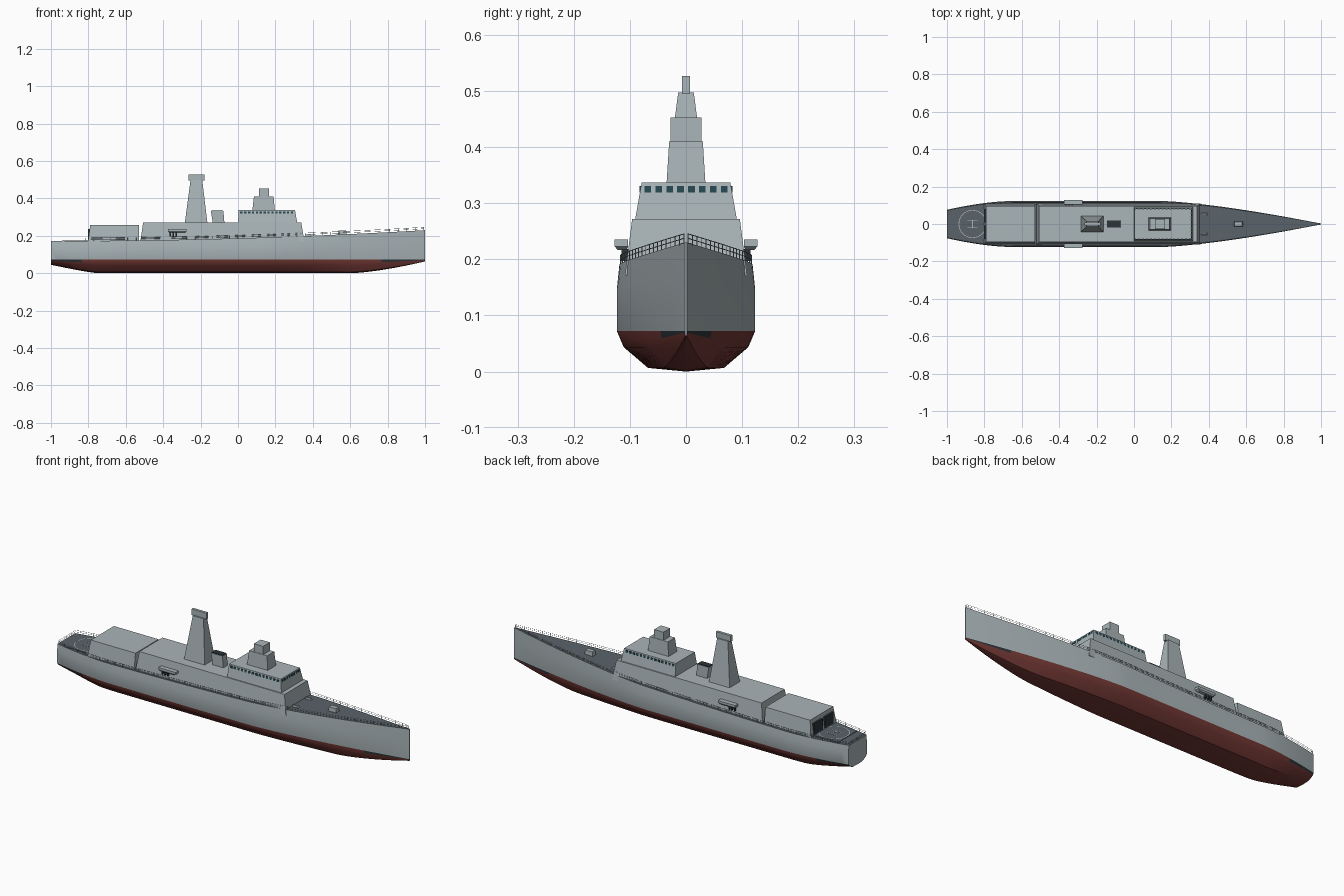
import bpy, bmesh, math

if "Cube" in bpy.data.objects:
    bpy.data.objects.remove(bpy.data.objects["Cube"])


def mat(name, r, g, b):
    m = bpy.data.materials.new(name)
    m.diffuse_color = (r, g, b, 1)
    m.use_nodes = True
    m.node_tree.nodes["Principled BSDF"].inputs["Base Color"].default_value = m.diffuse_color
    return m


GREY = mat("ship_grey", 0.40, 0.46, 0.48)
RED = mat("antifouling_red", 0.17, 0.04, 0.035)
DECK = mat("deck_grey", 0.10, 0.125, 0.145)
DARK = mat("dark", 0.025, 0.035, 0.04)
GLASS = mat("glass", 0.02, 0.07, 0.09)
LINE = mat("line_grey", 0.45, 0.48, 0.5)
WL = 0.072


# Hull shape as functions of station x
def half_beam(x):
    if x > 0.15:
        return 0.002 + 0.121 * (1 - ((x - 0.15) / 0.85) ** 1.4)
    if x < -0.65:
        return 0.123 - 0.047 * ((-0.65 - x) / 0.35) ** 1.7
    return 0.123


def keel(x):
    if x > 0.6:
        return 0.063 * ((x - 0.6) / 0.4) ** 1.5
    if x < -0.75:
        return 0.045 * ((-0.75 - x) / 0.25) ** 1.2
    return 0.0


def deck_z(x):
    return 0.172 + 0.058 * ((x + 1) / 2) ** 2.0


def deck_y(x):
    return half_beam(x) * 0.965


def add_mesh(name, bm, mats):
    bmesh.ops.recalc_face_normals(bm, faces=bm.faces)
    me = bpy.data.meshes.new(name)
    bm.to_mesh(me)
    bm.free()
    for m in mats:
        me.materials.append(m)
    ob = bpy.data.objects.new(name, me)
    bpy.context.collection.objects.link(ob)
    return ob


def frustums(name, parts, m):
    """Each part: (x0, x1, y0, y1, z) at the bottom and the top."""
    bm = bmesh.new()
    for lo, hi in parts:
        rings = []
        for x0, x1, y0, y1, z in (lo, hi):
            rings.append([bm.verts.new(p) for p in
                          ((x0, y0, z), (x1, y0, z), (x1, y1, z), (x0, y1, z))])
        a, b = rings
        bm.faces.new(a[::-1])
        bm.faces.new(b)
        for i in range(4):
            j = (i + 1) % 4
            bm.faces.new((a[i], a[j], b[j], b[i]))
    return add_mesh(name, bm, [m])


def box(x0, x1, y0, y1, z0, z1):
    return ((x0, x1, y0, y1, z0), (x0, x1, y0, y1, z1))


def block(name, lo, hi, m=GREY):
    """Symmetric tapered block: (x0, x1, half_width, z) bottom and top."""
    return frustums(name, [tuple((x0, x1, -y, y, z) for x0, x1, y, z in (lo, hi))], m)


# Hull: half sections lofted along the length
def half_section(x):
    w, k, d = half_beam(x), keel(x), deck_z(x)
    pts = [(f * w, k + (WL - k) * h) for f, h in ((0.55, 0.09), (0.9, 0.6), (0.945, 0.77), (1, 1))]
    return pts + [(w, WL + 0.65 * (d - WL)), (deck_y(x), d)]


bm = bmesh.new()
N = 60
xs = [-1 + 2 * i / N for i in range(N + 1)]
rows = []
for x in xs:
    half = half_section(x)
    ring = [(0, keel(x))] + half + [(-y, z) for y, z in reversed(half)]
    rows.append([bm.verts.new((x, y, z)) for y, z in ring])
n = len(rows[0])
slot = [1, 1, 1, 1, 0, 0, 2, 0, 0, 1, 1, 1, 1]
for i in range(N):
    for j in range(n):
        k = (j + 1) % n
        f = bm.faces.new((rows[i][j], rows[i][k], rows[i + 1][k], rows[i + 1][j]))
        f.material_index = slot[j]
        if j in (3, 9) and (xs[i] > 0.76 or xs[i] < -0.86):
            f.material_index = 3
bm.faces.new(rows[0])
bm.faces.new(rows[-1][::-1])
hull = add_mesh("hull", bm, [GREY, RED, DECK, DARK])
bpy.context.view_layer.objects.active = hull
hull.select_set(True)
bpy.ops.object.shade_smooth_by_angle(angle=math.radians(30))

# Superstructure tiers
block("main_deckhouse", (-0.522, 0.355, 0.109, 0.17), (-0.507, 0.338, 0.096, 0.272))
block("hangar", (-0.802, -0.53, 0.107, 0.17), (-0.79, -0.53, 0.096, 0.257))
block("bridge", (0.0, 0.316, 0.0905, 0.272), (0.004, 0.305, 0.079, 0.337))
block("bridge_tower", (0.077, 0.197, 0.0345, 0.337), (0.085, 0.19, 0.03, 0.41))
block("director_box", (0.112, 0.166, 0.028, 0.41), (0.112, 0.166, 0.028, 0.453))

# Mast and its cap
block("mast", (-0.284, -0.164, 0.043, 0.272), (-0.254, -0.191, 0.014, 0.497))
block("mast_cap", (-0.265, -0.18, 0.007, 0.495), (-0.265, -0.18, 0.007, 0.527))

# Funnel with dark top
block("funnel", (-0.135, -0.073, 0.018, 0.272), (-0.145, -0.078, 0.018, 0.332))
block("funnel_top", (-0.143, -0.08, 0.016, 0.331), (-0.143, -0.08, 0.016, 0.336), DARK)

# Bridge windows: eight in front, a row on each side
panes = [box(0.302, 0.3085, y - 0.006, y + 0.006, 0.319, 0.331)
         for y in (-0.068 + i * 0.1360 / 7 for i in range(8))]
for s in (-1, 1):
    for i in range(14):
        x = 0.018 + i * 0.0208
        y0, y1 = sorted((s * 0.076, s * 0.0825))
        panes.append(box(x - 0.006, x + 0.006, y0, y1, 0.319, 0.331))
frustums("bridge_windows", panes, GLASS)

# Hangar doors
frustums("hangar_doors", [box(-0.803, -0.79, c - 0.036, c + 0.036, 0.178, 0.236)
                          for c in (-0.045, 0.045)], DARK)

# Boats and davits on both sides
boats, davits = [], []
for s in (-1, 1):
    def side(a, b):
        return sorted((s * a, s * b))
    y0, y1 = side(0.103, 0.127)
    c0, c1 = side(0.106, 0.122)
    boats.append(((-0.365, -0.285, c0, c1, 0.217), (-0.375, -0.275, y0, y1, 0.223)))
    boats.append(box(-0.375, -0.275, y0, y1, 0.223, 0.235))
    for x in (-0.362, -0.346, -0.33):
        d0, d1 = side(0.1, 0.115)
        davits.append(box(x - 0.003, x + 0.003, d0, d1, 0.197, 0.218))
frustums("boats", boats, GREY)
frustums("davits", davits, DARK)

# Foredeck gun housing and two small deck mounts
block("gun_housing", (0.533, 0.583, 0.014, 0.2), (0.538, 0.578, 0.012, 0.229))
frustums("deck_mounts", [((0.358, 0.4, c - 0.006, c + 0.006, 0.194),
                          (0.358, 0.385, c - 0.004, c + 0.004, 0.208))
                         for c in (-0.053, 0.053)], GREY)

# Flight deck, landing circle and mark
PZ = 0.1745
frustums("flight_deck", [box(-0.94, -0.8, -0.08, 0.08, 0.17, PZ)], DARK).data.materials[0] = DECK
bm = bmesh.new()
rings = [[bm.verts.new((-0.863 + r * math.cos(a), r * math.sin(a), PZ + 0.001))
          for a in (2 * math.pi * i / 40 for i in range(40))] for r in (0.0715, 0.075)]
for i in range(40):
    j = (i + 1) % 40
    bm.faces.new((rings[0][i], rings[1][i], rings[1][j], rings[0][j]))
add_mesh("landing_circle", bm, [LINE])
frustums("landing_mark", [box(-0.89, -0.836, y - 0.002, y + 0.002, PZ, PZ + 0.001)
                          for y in (-0.02, 0.02)]
         + [box(-0.865, -0.861, -0.02, 0.02, PZ, PZ + 0.001)], LINE)

# Guard rails following the deck edge, closed across the stern
RAIL_H = 0.016
cu = bpy.data.curves.new("guard_rails", "CURVE")
cu.dimensions = "3D"
cu.bevel_depth = 0.0008
cu.bevel_resolution = 0
cu.materials.append(GREY)


def line(pts):
    sp = cu.splines.new("POLY")
    sp.points.add(len(pts) - 1)
    for p, q in zip(sp.points, pts):
        p.co = (*q, 1)


edge = [(x, deck_y(x) * 0.985, deck_z(x)) for x in (-0.997 + i * 1.99 / 44 for i in range(45))]
path = edge[::-1] + [(x, -y, z) for x, y, z in edge]
for h in (RAIL_H * 0.5, RAIL_H):
    line([(x, y, z + h) for x, y, z in path])
for x, y, z in path + [(-0.997, 0.04, 0.172), (-0.997, 0, 0.172), (-0.997, -0.04, 0.172)]:
    line([(x, y, z - 0.002), (x, y, z + RAIL_H)])
bpy.context.collection.objects.link(bpy.data.objects.new("guard_rails", cu))
